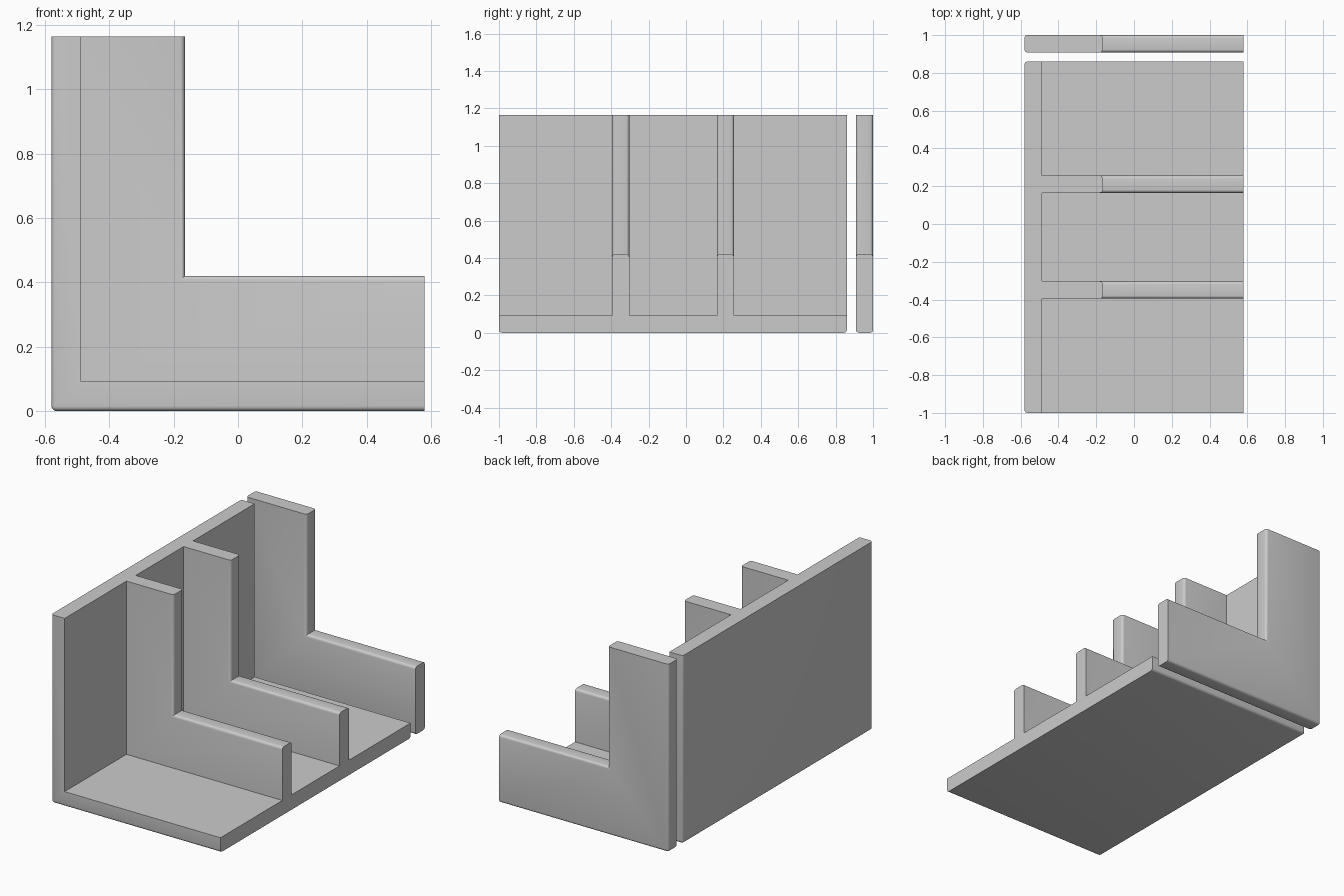
import bpy
import bmesh

cube = bpy.data.objects.get("Cube")
if cube:
    bpy.data.objects.remove(cube)

BACK, FRONT, TOP = -0.58, 0.58, 1.165
WALL, STEP_X, STEP_Z = 0.092, -0.165, 0.42
ROUND = 0.016

grey = bpy.data.materials.new("light grey")
grey.use_nodes = True
colour = (0.6, 0.6, 0.6, 1)
grey.diffuse_color = colour
grey.node_tree.nodes["Principled BSDF"].inputs["Base Color"].default_value = colour


def l_shape(name, x0, z0, step_x, step_z, y0, y1, round_edge):
    """L outline extruded along y, with rounding on the edges picked by a rule."""
    outline = [(x0, z0), (FRONT, z0), (FRONT, step_z),
               (step_x, step_z), (step_x, TOP), (x0, TOP)]
    bm = bmesh.new()
    face = bm.faces.new([bm.verts.new((x, y0, z)) for x, z in outline])
    moved = bmesh.ops.extrude_face_region(bm, geom=[face])["geom"]
    bmesh.ops.translate(bm, vec=(0, y1 - y0, 0),
                        verts=[v for v in moved if isinstance(v, bmesh.types.BMVert)])
    bmesh.ops.recalc_face_normals(bm, faces=bm.faces)
    picked = [e for e in bm.edges if round_edge(e.verts[0].co, e.verts[1].co)]
    bmesh.ops.bevel(bm, geom=picked, offset=ROUND, segments=4, profile=0.5,
                    affect='EDGES')
    mesh = bpy.data.meshes.new(name)
    bm.to_mesh(mesh)
    bm.free()
    mesh.materials.append(grey)
    obj = bpy.data.objects.new(name, mesh)
    bpy.context.scene.collection.objects.link(obj)
    return obj


def near(a, b):
    return abs(a - b) < 1e-4


def on_outside(a, b):
    """Edges along the underside or the back, including their shared corner."""
    return (near(a.z, 0) and near(b.z, 0) and not near(a.x + b.x, 2 * FRONT)) or \
           (near(a.x, BACK) and near(b.x, BACK) and not near(a.z + b.z, 2 * TOP))


def on_step(a, b):
    """Long edges of the notch, leaving the inner corner sharp."""
    return near(a.y, b.y) and (
        (near(a.z, STEP_Z) and near(b.z, STEP_Z)) or
        (near(a.x, STEP_X) and near(b.x, STEP_X)))


def activate(obj):
    bpy.ops.object.select_all(action='DESELECT')
    obj.select_set(True)
    bpy.context.view_layer.objects.active = obj


# Floor and back wall
tray = l_shape("divided_tray", BACK, 0, BACK + WALL, WALL, -1, 0.86, on_outside)

# Two dividers merged into the tray
for y in (-0.395, 0.165):
    divider = l_shape("divider", BACK + WALL / 2, WALL / 2, STEP_X, STEP_Z,
                      y, y + WALL, on_step)
    activate(tray)
    union = tray.modifiers.new("join divider", 'BOOLEAN')
    union.operation = 'UNION'
    union.solver = 'EXACT'
    union.object = divider
    bpy.ops.object.modifier_apply(modifier=union.name)
    bpy.data.objects.remove(divider)

# Separate end panel
panel = l_shape("end_panel", BACK, 0, STEP_X, STEP_Z, 1 - WALL, 1,
                lambda a, b: on_outside(a, b) or on_step(a, b))

for obj in (tray, panel):
    activate(obj)
    bpy.ops.object.shade_smooth_by_angle()
